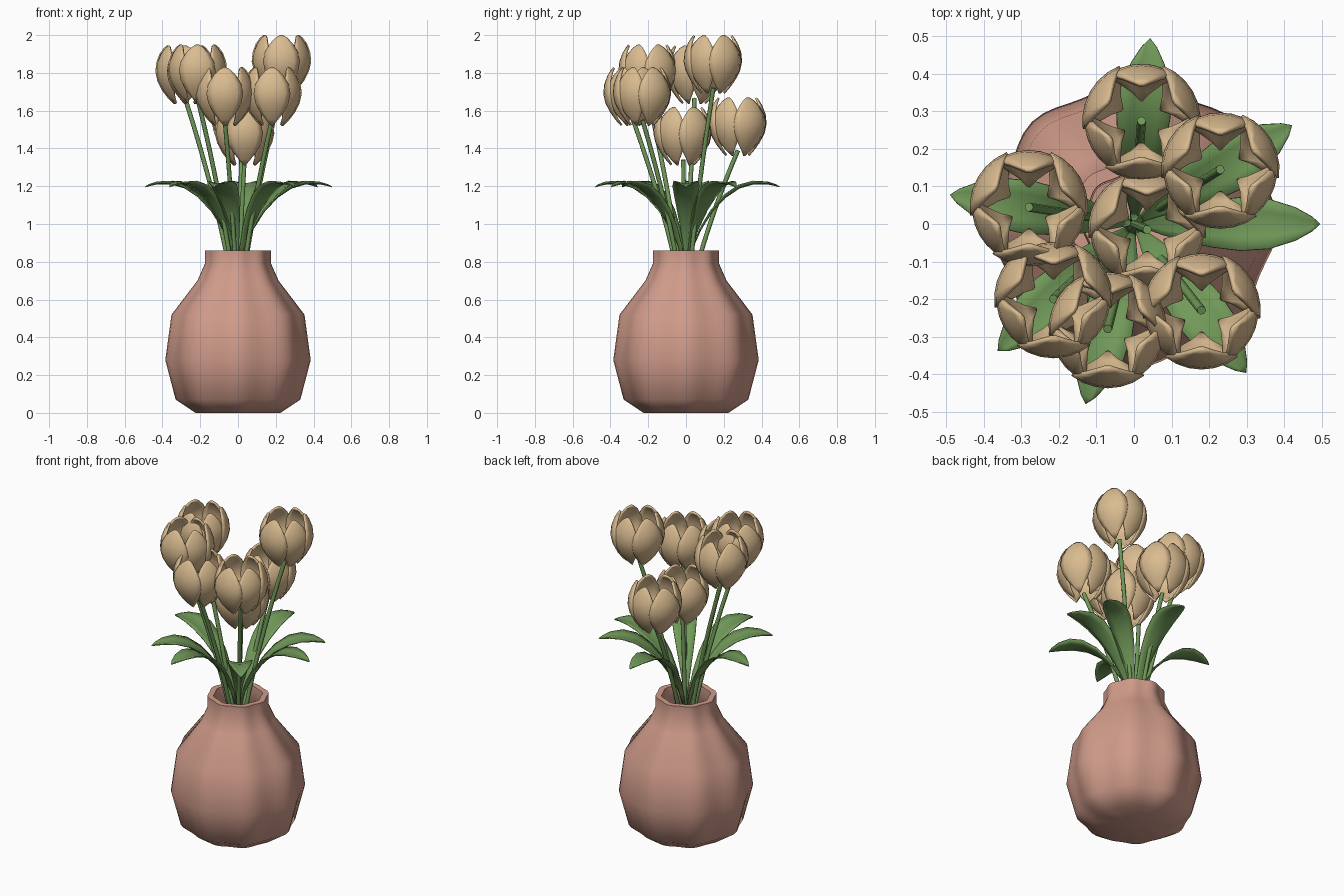
import bpy, math
from mathutils import Vector

if "Cube" in bpy.data.objects:
    bpy.data.objects.remove(bpy.data.objects["Cube"])


def material(name, rgb):
    m = bpy.data.materials.new(name)
    m.use_nodes = True
    m.diffuse_color = (*rgb, 1)
    m.node_tree.nodes["Principled BSDF"].inputs["Base Color"].default_value = (*rgb, 1)
    return m


clay = material("pink clay", (0.63, 0.33, 0.255))
cream = material("cream petal", (0.70, 0.50, 0.28))
green = material("leaf green", (0.165, 0.32, 0.10))


def make_grid(name, rows, mat, closed=False, thickness=0.0, sharp=40):
    """Skin a list of equal-length point rows, optionally giving it thickness."""
    n = len(rows[0])
    verts = [p for row in rows for p in row]
    faces = []
    for i in range(len(rows) - 1):
        for j in range(n if closed else n - 1):
            k = (j + 1) % n
            faces.append((i * n + j, i * n + k, (i + 1) * n + k, (i + 1) * n + j))
    mesh = bpy.data.meshes.new(name)
    mesh.from_pydata(verts, [], faces)
    mesh.materials.append(mat)
    obj = bpy.data.objects.new(name, mesh)
    bpy.context.collection.objects.link(obj)
    if thickness:
        mod = obj.modifiers.new("thickness", "SOLIDIFY")
        mod.thickness = thickness
        mod.offset = -1
    bpy.ops.object.select_all(action="DESELECT")
    obj.select_set(True)
    bpy.context.view_layer.objects.active = obj
    bpy.ops.object.shade_smooth_by_angle(angle=math.radians(sharp))
    return obj


def polar(r, a, z):
    return Vector((r * math.cos(a), r * math.sin(a), z))


# Ribbed vase: outer wall, rim, then inner wall down to the floor
LOBES, SEGMENTS = 8, 64
vase_profile = [(0.001, 0), (0.225, 0), (0.33, 0.07), (0.385, 0.28), (0.352, 0.52),
                (0.215, 0.7), (0.175, 0.79), (0.175, 0.86), (0.14, 0.86),
                (0.135, 0.79), (0.18, 0.7), (0.31, 0.52), (0.34, 0.28),
                (0.29, 0.08), (0.001, 0.04)]
rows = []
for r, z in vase_profile:
    ring = []
    for s in range(SEGMENTS):
        a = math.tau * s / SEGMENTS
        ring.append(polar(r * (0.97 + 0.03 * math.cos(LOBES * a)), a, z))
    rows.append(ring)
make_grid("vase", rows, clay, closed=True, sharp=50)

# Petal rows: height, radius, share of full width
petal_rows = [(0, 0.066, 0.12), (0.03, 0.092, 0.5), (0.07, 0.121, 0.8),
              (0.12, 0.147, 0.96), (0.17, 0.158, 1), (0.22, 0.153, 0.92),
              (0.265, 0.136, 0.7), (0.295, 0.118, 0.42), (0.31, 0.106, 0.12)]


def bloom(label, x, y, z):
    for p in range(6):
        outer = p % 2 == 0
        middle = -math.pi / 2 + p * math.pi / 3
        half = math.radians(38 if outer else 35)
        inset = 0 if outer else 0.006
        rows = []
        for h, r, w in petal_rows:
            rows.append([Vector((x, y, z)) + polar(r - inset, middle + half * w * t / 3, h)
                         for t in range(-3, 4)])
        make_grid(f"petal_{label}_{p + 1}", rows, cream, thickness=0.012)


def stem(label, x, y, z):
    """Tube along a gentle outward bend from the vase to the bloom."""
    curve = bpy.data.curves.new(f"stem_{label}", "CURVE")
    curve.dimensions = "3D"
    curve.bevel_depth = 0.012
    curve.bevel_resolution = 2
    curve.use_fill_caps = True
    spline = curve.splines.new("POLY")
    steps = 9
    spline.points.add(steps - 1)
    for i, point in enumerate(spline.points):
        t = i / (steps - 1)
        reach = 0.05 + 0.67 * t + 0.28 * t * t
        point.co = (x * reach, y * reach, 0.6 + (z - 0.6) * t, 1)
    curve.materials.append(green)
    bpy.context.collection.objects.link(bpy.data.objects.new(f"stem_{label}", curve))


# Seven flowers: x, y, underside of the bloom
flowers = [(0.02, 0.275, 1.36), (0.23, 0.145, 1.69), (-0.28, 0.045, 1.635),
           (-0.215, -0.2, 1.64), (-0.07, -0.28, 1.52), (0.18, -0.23, 1.52),
           (0.035, -0.015, 1.31)]
for i, (x, y, z) in enumerate(flowers, 1):
    bloom(i, x, y, z)
    stem(i, x, y, z + 0.03)

# Arching leaves: reach, height, half width
leaf_rows = [(0.015, 0.78, 0.008), (0.04, 0.89, 0.015), (0.08, 0.98, 0.03),
             (0.14, 1.075, 0.048), (0.21, 1.15, 0.063), (0.285, 1.2, 0.072),
             (0.36, 1.222, 0.067), (0.43, 1.222, 0.045), (0.475, 1.213, 0.02),
             (0.495, 1.206, 0.002)]
for i, degrees in enumerate((85, 32, 0, -53, -105, -137, 171), 1):
    a = math.radians(degrees)
    side = Vector((-math.sin(a), math.cos(a), 0))
    rows = []
    for r, z, w in leaf_rows:
        # the edges lift slightly above the midrib
        rows.append([polar(r, a, z - 0.012 + 0.2 * w * (t / 2) ** 2) + side * (w * t / 2)
                     for t in range(-2, 3)])
    make_grid(f"leaf_{i}", rows, green, thickness=0.006)
